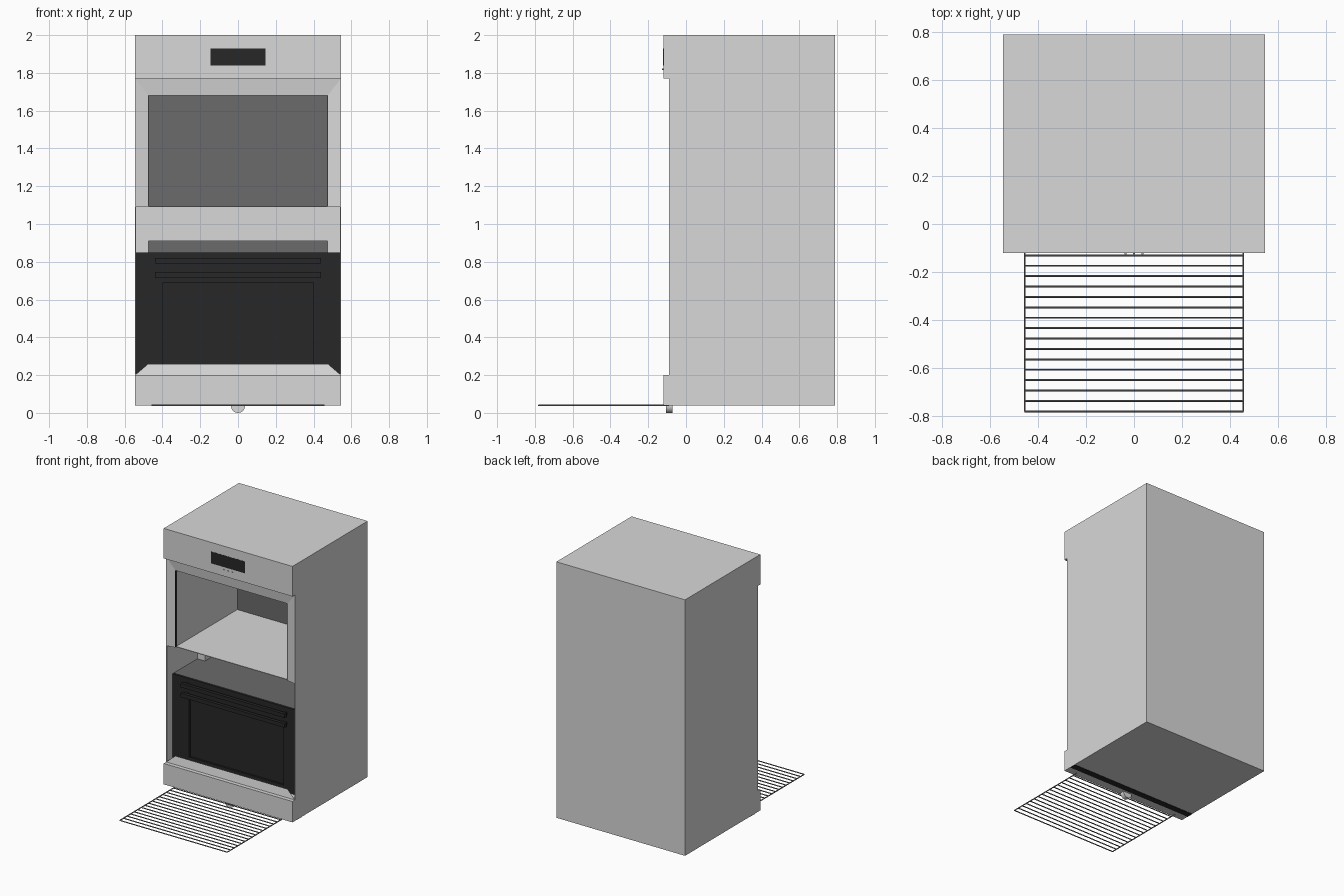
import bpy, bmesh, math

if "Cube" in bpy.data.objects:
    bpy.data.objects.remove(bpy.data.objects["Cube"])


def mat(name, v):
    m = bpy.data.materials.new(name)
    m.diffuse_color = (v, v, v, 1)
    m.use_nodes = True
    m.node_tree.nodes["Principled BSDF"].inputs["Base Color"].default_value = m.diffuse_color
    return m


STEEL = mat("light_grey_steel", 0.69)
DARK = mat("dark_grey_liner", 0.147)
BLACK = mat("black_enamel", 0.02)
WIRE = mat("rack_wire_grey", 0.2)


def finish(bm, name, m):
    bmesh.ops.recalc_face_normals(bm, faces=bm.faces)
    me = bpy.data.meshes.new(name)
    bm.to_mesh(me)
    bm.free()
    me.materials.append(m)
    ob = bpy.data.objects.new(name, me)
    bpy.context.collection.objects.link(ob)
    return ob


def box(name, m, x, y, z):
    """Box from (min, max) ranges."""
    bm = bmesh.new()
    bmesh.ops.create_cube(bm, size=1)
    for v in bm.verts:
        for i, r in enumerate((x, y, z)):
            v.co[i] = r[0] if v.co[i] < 0 else r[1]
    return finish(bm, name, m)


def pair(name, m, x, y, z):
    """Two boxes mirrored left and right."""
    box(name + "_right", m, x, y, z)
    box(name + "_left", m, (-x[1], -x[0]), y, z)


def cyl(name, m, loc, r, depth, axis="Y", n=24):
    rot = {"X": (0, math.pi / 2, 0), "Y": (math.pi / 2, 0, 0)}[axis]
    bpy.ops.mesh.primitive_cylinder_add(vertices=n, radius=r, depth=depth,
                                        location=loc, rotation=rot)
    ob = bpy.context.object
    ob.name = name
    ob.data.materials.append(m)
    bpy.ops.object.shade_smooth_by_angle()
    return ob


def quad(name, m, pts):
    bm = bmesh.new()
    bm.faces.new([bm.verts.new(p) for p in pts])
    ob = finish(bm, name, m)
    if ob.data.polygons[0].normal.y > 0:
        ob.data.flip_normals()


# Cabinet shell
pair("side_panel", STEEL, (.54, .545), (-.09, .79), (.04, 2.0))
box("top_block", STEEL, (-.545, .545), (-.12, .79), (1.77, 2.0))
box("back_wall", STEEL, (-.545, .545), (.68, .79), (.04, 2.0))
box("bottom_block", STEEL, (-.545, .545), (-.12, .79), (.04, .20))
box("cavity_back", DARK, (-.475, .475), (.67, .68), (.26, 1.68))
box("bottom_seal", BLACK, (-.545, .545), (-.055, -.005), (.038, .041))

# Sloped trim around the openings
YO, YI = -.09, -.078
for name, zo, zi in (("top_trim", 1.77, 1.68), ("bottom_trim", .20, .26)):
    quad(name, STEEL, [(-.545, YO, zo), (.545, YO, zo), (.475, YI, zi), (-.475, YI, zi)])
for s, side in ((-1, "left"), (1, "right")):
    quad("side_trim_" + side, STEEL,
         [(s * .545, YO, 1.77), (s * .475, YI, 1.68),
          (s * .475, YI, 1.09), (s * .545, YO, 1.09)])

# Upper oven cavity
pair("upper_wall", STEEL, (.475, .54), (-.07, .68), (1.09, 1.77))
box("upper_ceiling", STEEL, (-.475, .475), (-.07, .68), (1.68, 1.77))
box("upper_floor", STEEL, (-.54, .54), (-.07, .68), (1.09, 1.095))
pair("upper_seal", BLACK, (.473, .476), (-.08, -.065), (1.095, 1.68))

# Recessed divider between the ovens
box("divider", STEEL, (-.54, .54), (.28, .68), (.91, 1.09))
pair("divider_cheek", STEEL, (.475, .54), (.28, .68), (.85, .91))

# Lower oven with its door frame, recessed window and handle bars
box("lower_oven_body", DARK, (-.54, .54), (0, .67), (.20, .85))
box("door_window", BLACK, (-.40, .40), (-.006, 0), (.25, .69))
pair("door_stile", BLACK, (.40, .54), (-.02, 0), (.20, .85))
box("door_top_rail", BLACK, (-.40, .40), (-.02, 0), (.69, .85))
box("door_bottom_rail", BLACK, (-.40, .40), (-.02, 0), (.20, .25))
for i, z in enumerate((.805, .73)):
    box("handle_bar_%d" % i, BLACK, (-.44, .44), (-.065, -.04), (z - .015, z + .015))
    pair("handle_post_%d" % i, BLACK, (.40, .43), (-.04, -.02), (z - .01, z + .01))

# Control panel
box("display", BLACK, (-.145, .145), (-.121, -.119), (1.84, 1.93))
for i, x in enumerate((-.036, 0, .036)):
    cyl("button_%d" % i, STEEL, (x, -.122, 1.82), .004, .008, n=12)

# Knob under the plinth
cyl("lower_knob", STEEL, (0, -.088, .037), .037, .034)

# Wire rack lying in front
R = .004
for s, side in ((-1, "left"), (1, "right")):
    cyl("rack_side_" + side, WIRE, (s * .455, -.435, .04), R, .69, n=8)
for i in range(16):
    cyl("rack_bar_%02d" % i, WIRE, (0, -.78 + i * .0433, .04), R, .91, "X", 8)
